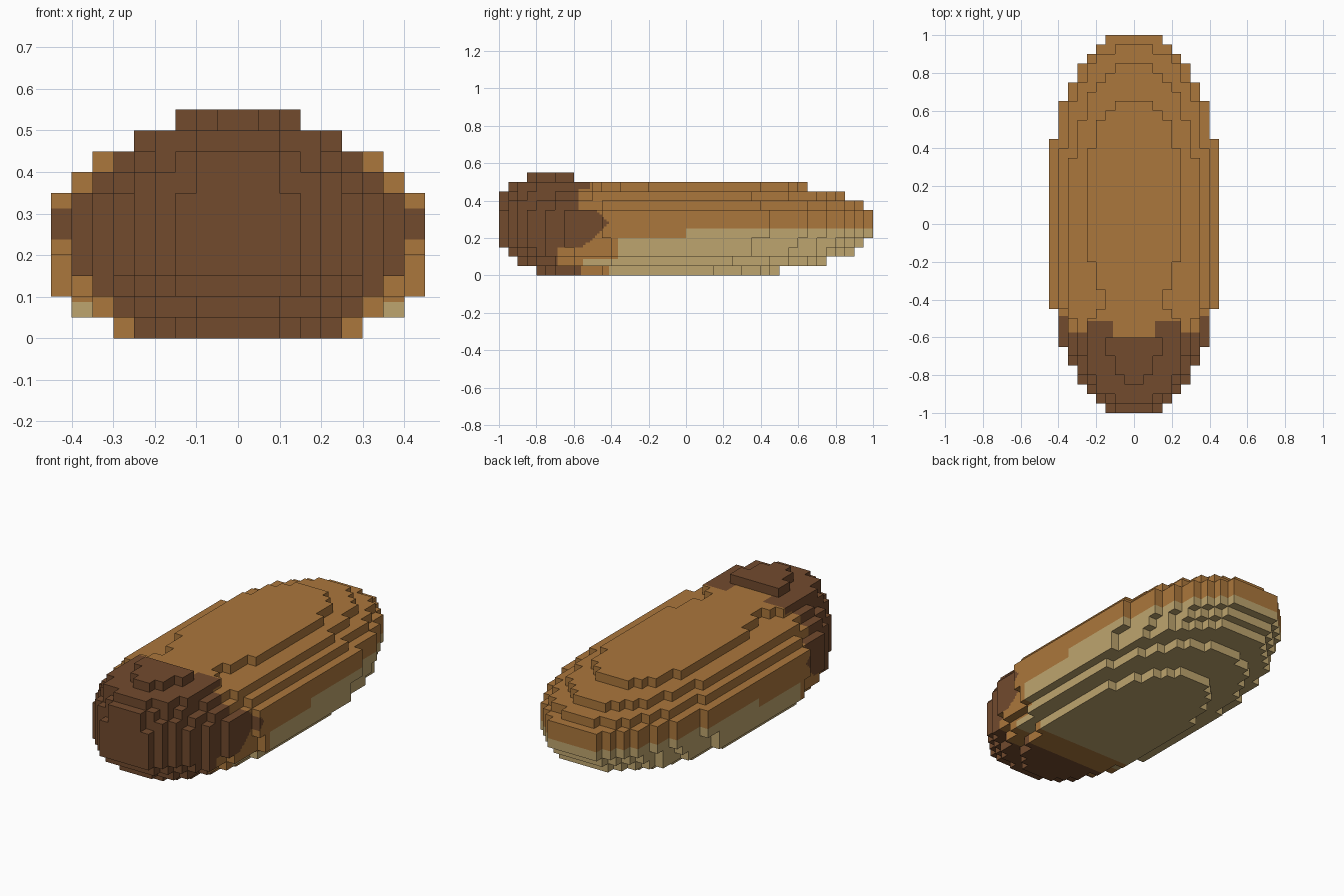
import bpy
import bmesh
from mathutils import Vector

STEP = 0.05    # block size
SUB = 4        # finer tiles along colour borders

cube = bpy.data.objects.get("Cube")
if cube:
    bpy.data.objects.remove(cube, do_unlink=True)


def make_material(name, rgb):
    mat = bpy.data.materials.new(name)
    mat.use_nodes = True
    colour = (*rgb, 1.0)
    mat.diffuse_color = colour
    mat.node_tree.nodes["Principled BSDF"].inputs["Base Color"].default_value = colour
    return mat


# Stacked oval slices: level, half width, front end, back end
SLICES = [
    (0, 0.30, -0.80, 0.50),
    (1, 0.40, -0.90, 0.75),
    (2, 0.45, -0.95, 0.90),
    (3, 0.45, -1.00, 0.95),
    (4, 0.455, -1.00, 1.00),
    (5, 0.455, -1.00, 1.00),
    (6, 0.455, -1.00, 1.00),
    (7, 0.405, -1.00, 0.95),
    (8, 0.355, -1.00, 0.85),
    (9, 0.255, -0.45, 0.65),     # back ridge
    (9, 0.255, -0.95, -0.38),    # top of the head
]


def centre(i, j, k):
    return Vector(((i + 0.5) * STEP, (j + 0.5) * STEP, (k + 0.5) * STEP))


def oval_cells(level, half_width, front, back):
    mid, half_length = (front + back) / 2, (back - front) / 2
    cells = set()
    for i in range(-9, 9):
        for j in range(-20, 20):
            p = centre(i, j, level)
            if (abs(p.x) / half_width) ** 2.3 + (abs(p.y - mid) / half_length) ** 2.3 < 1:
                cells.add((i, j, level))
    return cells


blocks = set()
for s in SLICES:
    blocks |= oval_cells(*s)

# Small cap on the head, tapering to the front: rows and half width in blocks
for rows, half in ((range(-14, -12), 3), (range(-16, -14), 2), (range(-17, -16), 1)):
    blocks |= {(i, j, 10) for j in rows for i in range(-half, half)}


def head_edge(x, z):
    """Rear limit of the dark head colour."""
    if z > 0.46:
        return -0.51 if 0.11 < abs(x) else -0.6
    if z > 0.35:
        return -0.57
    if z > 0.15:
        return -0.41 - 1.1 * abs(z - 0.28)
    return -0.69 if z > 0.05 else -0.56


def belly_top(y):
    """Upper limit of the pale underside colour."""
    if y < -0.55:
        return -1
    if y < -0.36:
        return 0.09
    return 0.2 if y < 0 else 0.245


def part_at(p):
    if p.z > 0.5 or p.y < head_edge(p.x, p.z):
        return "head"
    if p.z < belly_top(p.y) and not (p.z < 0.05 and p.y < -0.41):
        return "belly"
    return "body"


parts = {name: bmesh.new() for name in ("head", "body", "belly")}


def add_tile(part, middle, u, v):
    bm = parts[part]
    bm.faces.new([bm.verts.new(middle + c) for c in (-u - v, u - v, u + v, v - u)])


def add_side(middle, u, v):
    """One block side, split into tiles where it crosses a colour border."""
    tiles = []
    for a in range(SUB):
        for b in range(SUB):
            p = middle + u * ((2 * a + 1) / SUB - 1) + v * ((2 * b + 1) / SUB - 1)
            tiles.append((part_at(p), p))
    if len({name for name, p in tiles}) == 1:
        add_tile(tiles[0][0], middle, u, v)
    else:
        for name, p in tiles:
            add_tile(name, p, u / SUB, v / SUB)


# Only exposed block sides become faces
for cell in blocks:
    for axis in range(3):
        for sign in (-1, 1):
            near = list(cell)
            near[axis] += sign
            if tuple(near) in blocks:
                continue
            n, u, v = Vector(), Vector(), Vector()
            n[axis] = sign * STEP / 2
            u[(axis + 1) % 3] = STEP / 2
            v[(axis + 2) % 3] = sign * STEP / 2
            add_side(centre(*cell) + n, u, v)

materials = {
    "head": make_material("dark brown", (0.168, 0.069, 0.027)),
    "body": make_material("warm tan", (0.407, 0.184, 0.045)),
    "belly": make_material("pale beige", (0.515, 0.376, 0.156)),
}
for name, bm in parts.items():
    bmesh.ops.remove_doubles(bm, verts=bm.verts, dist=0.001)
    mesh = bpy.data.meshes.new(name)
    bm.to_mesh(mesh)
    bm.free()
    mesh.materials.append(materials[name])
    bpy.context.collection.objects.link(bpy.data.objects.new(name, mesh))
